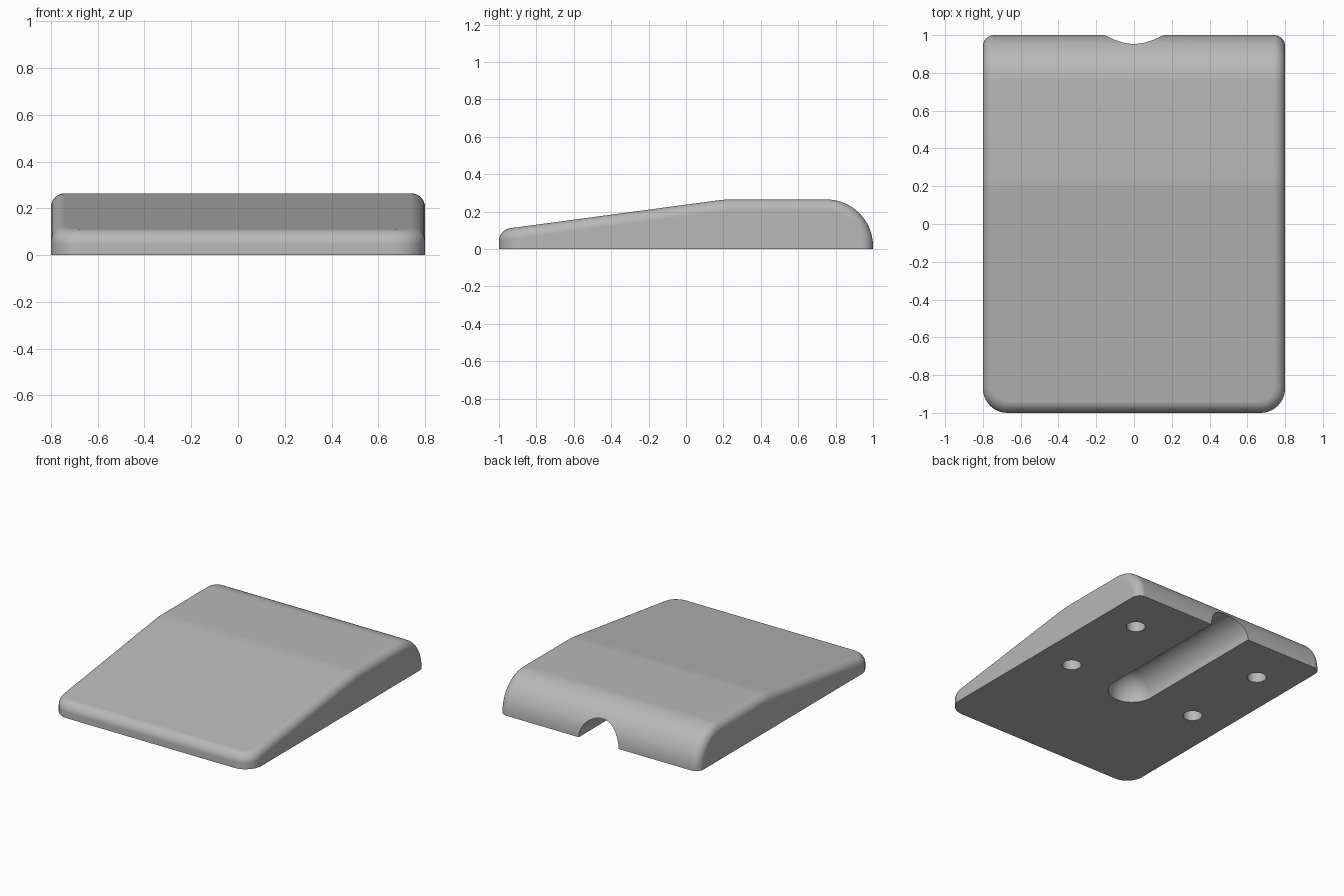
import bpy, bmesh, math
from mathutils import Matrix, Vector

if "Cube" in bpy.data.objects:
    bpy.data.objects.remove(bpy.data.objects["Cube"])

HALF_W, TOP, EDGE_R = 0.8, 0.265, 0.06

grey = bpy.data.materials.new("grey plastic")
grey.diffuse_color = (0.48, 0.48, 0.48, 1)
grey.use_nodes = True
grey.node_tree.nodes["Principled BSDF"].inputs["Base Color"].default_value = grey.diffuse_color


def make_object(name, bm):
    bmesh.ops.recalc_face_normals(bm, faces=bm.faces)
    mesh = bpy.data.meshes.new(name)
    bm.to_mesh(mesh)
    bm.free()
    obj = bpy.data.objects.new(name, mesh)
    bpy.context.collection.objects.link(obj)
    mesh.materials.append(grey)
    return obj


def cut(target, cutter):
    cutter.hide_render = True
    cutter.hide_set(True)
    mod = target.modifiers.new("cut " + cutter.name, 'BOOLEAN')
    mod.operation = 'DIFFERENCE'
    mod.solver = 'EXACT'
    mod.object = cutter


# Wedge side profile: sloped front, flat top, round back
profile = [(-1, 0), (-1, 0.103), (0.16, 0.2585), (0.2, 0.263), (0.24, TOP)]
for i in range(17):
    a = math.pi / 2 * (1 - i / 16)
    profile.append((0.75 + 0.25 * math.cos(a), 0.015 + 0.25 * math.sin(a)))
profile.append((1, 0))

bm = bmesh.new()
face = bm.faces.new([bm.verts.new((-HALF_W, y, z)) for y, z in profile])
ext = bmesh.ops.extrude_face_region(bm, geom=[face])
bmesh.ops.translate(bm, vec=(2 * HALF_W, 0, 0),
                    verts=[v for v in ext["geom"] if isinstance(v, bmesh.types.BMVert)])
bmesh.ops.recalc_face_normals(bm, faces=bm.faces)

# Round the upright front corners
front = [e for e in bm.edges
         if all(v.co.y < -0.99 for v in e.verts)
         and abs(e.verts[0].co.x - e.verts[1].co.x) < 0.01]
bmesh.ops.bevel(bm, geom=front, offset=0.13, offset_type='OFFSET',
                segments=10, profile=0.5, affect='EDGES')

# Round the rim that joins the top surface to the sides and front
def is_top(f):
    n = f.normal
    return n.z > 0.5 or n.y > 0.01 and abs(n.x) < 0.01

rim = [e for e in bm.edges
       if len(e.link_faces) == 2
       and sum(is_top(f) for f in e.link_faces) == 1
       and all(f.normal.z > -0.5 for f in e.link_faces)]
bmesh.ops.bevel(bm, geom=rim, offset=EDGE_R, offset_type='OFFSET',
                segments=8, profile=0.5, affect='EDGES', clamp_overlap=False)
body = make_object("wedge_body", bm)

# Round-ended cable channel under the back half
R, START = 0.16, -0.02
bm = bmesh.new()
pts = [(START - R * math.cos(i * math.pi / 24), R * math.sin(i * math.pi / 24))
       for i in range(13)] + [(1.2, R), (1.2, 0)]
verts = [bm.verts.new((r, y, 0)) for y, r in pts]
edges = [bm.edges.new(p) for p in zip(verts, verts[1:])]
bmesh.ops.spin(bm, geom=verts + edges, cent=(0, 0, 0), axis=(0, 1, 0),
               angle=2 * math.pi, steps=48)
bmesh.ops.remove_doubles(bm, verts=bm.verts, dist=1e-4)
cut(body, make_object("channel_cutter", bm))

# Four blind holes in the underside
bm = bmesh.new()
for x in (-0.53, 0.53):
    for y in (START, 0.65):
        bmesh.ops.create_cone(bm, cap_ends=True, segments=32, radius1=0.064,
                              radius2=0.064, depth=0.26,
                              matrix=Matrix.Translation(Vector((x, y, 0))))
cut(body, make_object("hole_cutter", bm))

# Smooth shading with crisp cut edges
bpy.context.view_layer.objects.active = body
body.select_set(True)
for mod in list(body.modifiers):
    bpy.ops.object.modifier_apply(modifier=mod.name)
bpy.ops.object.shade_smooth_by_angle(angle=math.radians(35))
weighted = body.modifiers.new("even shading", 'WEIGHTED_NORMAL')
weighted.keep_sharp = True
